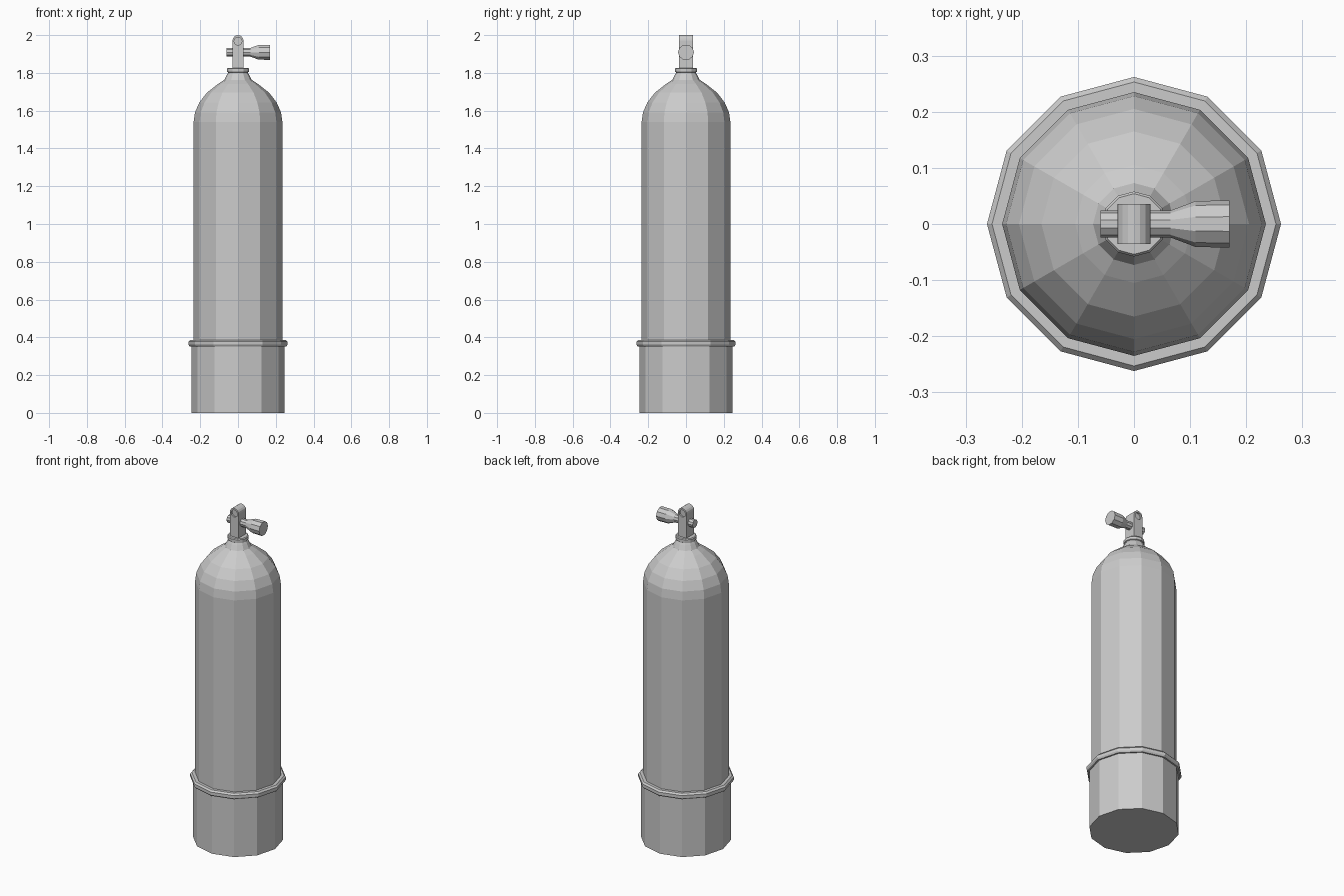
import bpy, bmesh
from math import pi, cos, sin
from mathutils import Matrix, Vector

if "Cube" in bpy.data.objects:
    bpy.data.objects.remove(bpy.data.objects["Cube"])


def finish(name, bm):
    bmesh.ops.recalc_face_normals(bm, faces=bm.faces)
    me = bpy.data.meshes.new(name)
    bm.to_mesh(me)
    bm.free()
    ob = bpy.data.objects.new(name, me)
    bpy.context.collection.objects.link(ob)
    return ob


def lathe(name, profile, sides=12, mat=Matrix.Identity(4), phase=0.0):
    """Closed, capped solid from (radius, height) pairs, turned about z."""
    bm = bmesh.new()
    rings = []
    for r, z in profile:
        angles = [phase + 2 * pi * i / sides for i in range(sides)]
        rings.append([bm.verts.new(mat @ Vector((r * cos(a), r * sin(a), z))) for a in angles])
    for lo, hi in zip(rings, rings[1:]):
        for i in range(sides):
            j = (i + 1) % sides
            bm.faces.new((lo[i], lo[j], hi[j], hi[i]))
    bm.faces.new(rings[0][::-1])
    bm.faces.new(rings[-1])
    return finish(name, bm)


# Tank body with domed shoulder and neck
lathe("tank", [(0.235, 0.30), (0.235, 1.54), (0.228, 1.59), (0.205, 1.643),
               (0.165, 1.695), (0.105, 1.742), (0.073, 1.763), (0.059, 1.79),
               (0.053, 1.80), (0.053, 1.81)])

# Boot around the base, and its rolled rim
lathe("boot", [(0.247, 0.0), (0.247, 0.36)])
lathe("boot_rim", [(0.245, 0.352), (0.256, 0.352), (0.262, 0.361), (0.262, 0.377),
                   (0.253, 0.387), (0.233, 0.387)])

# Neck collar
lathe("collar", [(0.053, 1.803), (0.058, 1.806), (0.058, 1.822), (0.054, 1.827)])

# Valve block: arched front outline extruded through y
bm = bmesh.new()
outline = [(-0.029, 1.82), (0.029, 1.82)]
outline += [(0.029 * cos(pi * i / 8), 1.971 + 0.029 * sin(pi * i / 8)) for i in range(9)]
face = bm.faces.new([bm.verts.new((x, -0.036, z)) for x, z in outline])
ext = bmesh.ops.extrude_face_region(bm, geom=[face])
bmesh.ops.translate(bm, vec=(0, 0.072, 0),
                    verts=[v for v in ext["geom"] if isinstance(v, bmesh.types.BMVert)])
block = finish("valve_block", bm)

# Shallow round ports on both faces of the block
for side, y in (("front", -0.036), ("back", 0.036)):
    mat = Matrix.Translation((0, y, 1.968)) @ Matrix.Rotation(pi / 2, 4, "X")
    cutter = lathe(side + "_port_cutter", [(0.021, -0.01), (0.021, 0.01)], 12, mat)
    cutter.hide_render = True
    cutter.hide_set(True)
    mod = block.modifiers.new(side + "_port", "BOOLEAN")
    mod.operation = "DIFFERENCE"
    mod.solver = "EXACT"
    mod.object = cutter

# Valve stem and flared hand knob along x
along_x = Matrix.Translation((0, 0, 1.909)) @ Matrix.Rotation(pi / 2, 4, "Y")
lathe("valve_knob", [(0.024, -0.06), (0.024, 0.065), (0.041, 0.11), (0.042, 0.17)],
      10, along_x, pi / 10)
